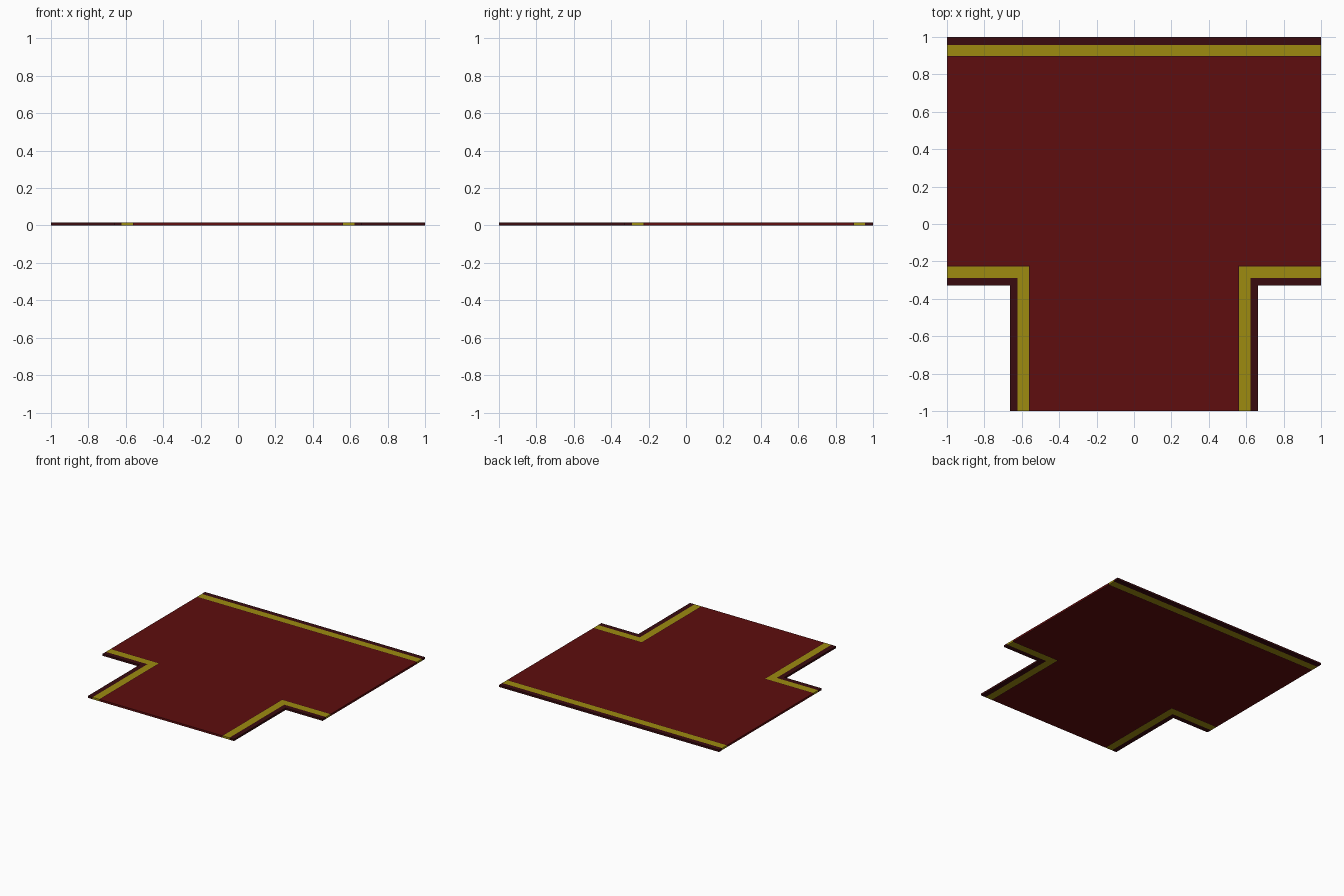
import bpy, bmesh

if "Cube" in bpy.data.objects:
    bpy.data.objects.remove(bpy.data.objects["Cube"])

THICK = 0.016
STEM, ARM = 0.664, -0.33          # half width of the stem, front edge of the arms
BANDS = [0.042, 0.103, 0.108]     # border, gold stripe, thin outline (distance from edge)


def material(name, rgb):
    m = bpy.data.materials.new(name)
    m.diffuse_color = (*rgb, 1)
    m.use_nodes = True
    m.node_tree.nodes["Principled BSDF"].inputs["Base Color"].default_value = m.diffuse_color
    return m


mats = [material("dark maroon border", (0.042, 0.0033, 0.0045)),
        material("gold stripe", (0.34, 0.26, 0.005)),
        material("red carpet", (0.112, 0.004, 0.0044))]


def edge_distance(x, y):
    # distance to the bordered edges of the T outline (negative = outside)
    return min(1 - y, max(y - ARM, STEM - abs(x)))


# Grid lines at every colour boundary
half = [STEM - b for b in [0] + BANDS] + [1]
xs = sorted(half + [-v for v in half])
ys = sorted([-1, 1] + [ARM + b for b in [0] + BANDS] + [1 - b for b in BANDS])

# T-shaped carpet: coloured cells, extruded to a thin slab
bm = bmesh.new()
for x0, x1 in zip(xs, xs[1:]):
    for y0, y1 in zip(ys, ys[1:]):
        d = edge_distance((x0 + x1) / 2, (y0 + y1) / 2)
        if d < 0:
            continue
        f = bm.faces.new([bm.verts.new((x, y, 0)) for x, y in
                          ((x0, y0), (x1, y0), (x1, y1), (x0, y1))])
        band = sum(d > b for b in BANDS)
        f.material_index = (0, 1, 0, 2)[band]
bmesh.ops.remove_doubles(bm, verts=bm.verts, dist=1e-5)
ext = bmesh.ops.extrude_face_region(bm, geom=bm.faces[:], use_keep_orig=True)
top = [v for v in ext["geom"] if isinstance(v, bmesh.types.BMVert)]
bmesh.ops.translate(bm, verts=top, vec=(0, 0, THICK))

# Side walls take the colour of the cell they belong to
bm.normal_update()
for f in bm.faces:
    if abs(f.normal.z) < 0.5:
        for e in f.edges:
            for g in e.link_faces:
                if abs(g.normal.z) > 0.5:
                    f.material_index = g.material_index
bmesh.ops.recalc_face_normals(bm, faces=bm.faces)

mesh = bpy.data.meshes.new("carpet_junction")
bm.to_mesh(mesh)
bm.free()
for m in mats:
    mesh.materials.append(m)
carpet = bpy.data.objects.new("carpet_junction", mesh)
bpy.context.collection.objects.link(carpet)
